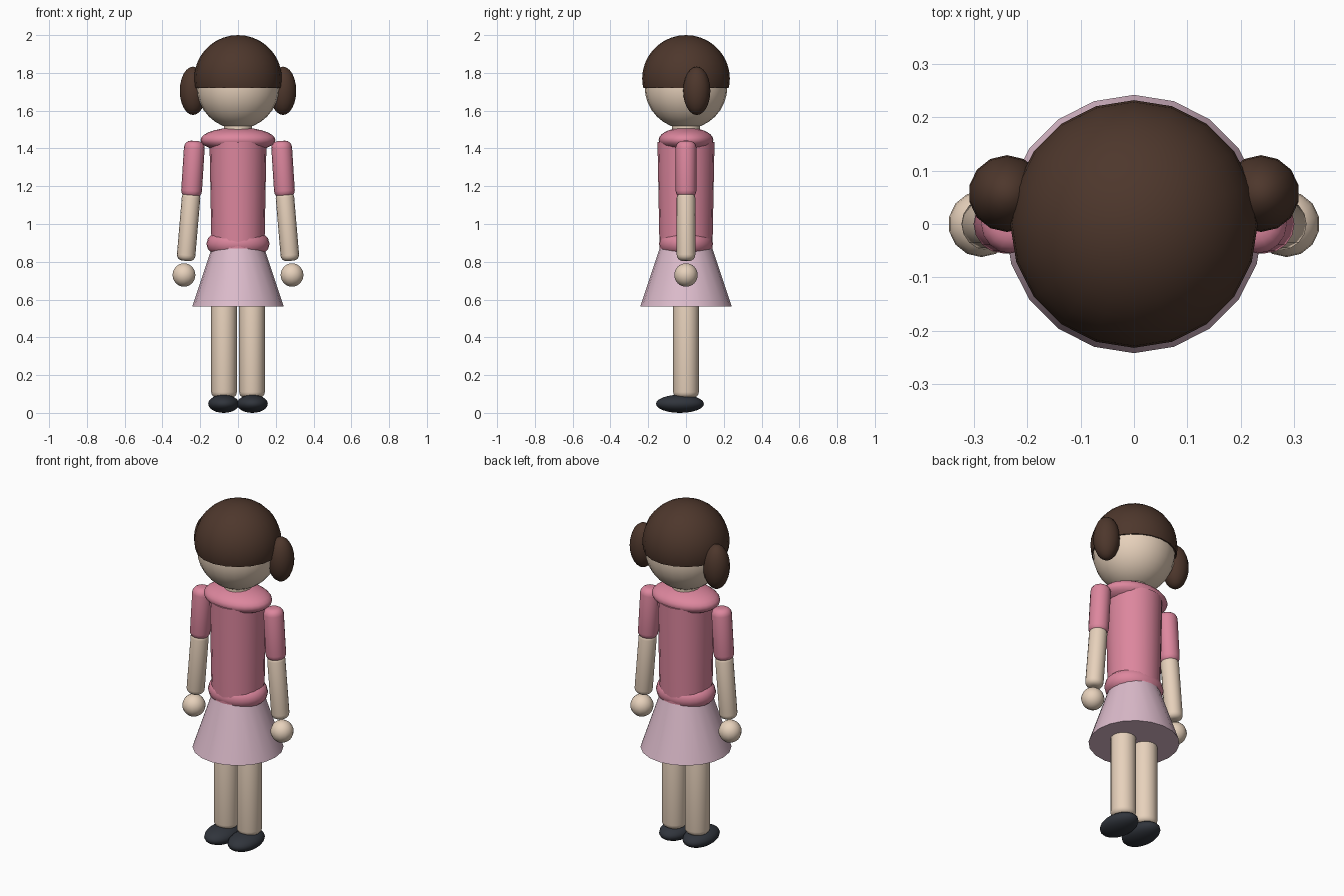
import bpy, bmesh, math
from mathutils import Vector

if "Cube" in bpy.data.objects:
    bpy.data.objects.remove(bpy.data.objects["Cube"])


def material(name, rgb):
    m = bpy.data.materials.new(name)
    m.diffuse_color = (*rgb, 1)
    m.use_nodes = True
    m.node_tree.nodes["Principled BSDF"].inputs["Base Color"].default_value = m.diffuse_color
    return m


SKIN = material("skin", (0.80, 0.64, 0.50))
HAIR = material("hair", (0.075, 0.038, 0.025))
PINK = material("pink_cloth", (0.72, 0.24, 0.34))
PALE = material("pale_cloth", (0.72, 0.50, 0.60))
DARK = material("dark_shoe", (0.03, 0.035, 0.045))


def finish(name, mat, angle=40):
    o = bpy.context.object
    o.name = name
    o.data.materials.append(mat)
    bpy.ops.object.shade_smooth_by_angle(angle=math.radians(angle))
    return o


def ball(name, mat, loc, radii, seg=20, rings=14):
    bpy.ops.mesh.primitive_uv_sphere_add(segments=seg, ring_count=rings, location=loc)
    bpy.context.object.scale = radii
    bpy.ops.object.transform_apply(location=False, rotation=False)
    return finish(name, mat)


def cone(name, mat, z0, z1, r0, r1):
    bpy.ops.mesh.primitive_cone_add(vertices=20, radius1=r0, radius2=r1, depth=z1 - z0,
                                    location=(0, 0, (z0 + z1) / 2))
    return finish(name, mat)


def limb(name, mat, a, b, r, bevel):
    # cylinder between two points with rounded rims
    a, b = Vector(a), Vector(b)
    bpy.ops.mesh.primitive_cylinder_add(vertices=16, radius=r, depth=(b - a).length,
                                        location=(a + b) / 2)
    o = bpy.context.object
    bm = bmesh.new()
    bm.from_mesh(o.data)
    rims = [e for e in bm.edges if abs(e.verts[0].co.z - e.verts[1].co.z) < 1e-4]
    bmesh.ops.bevel(bm, geom=rims, offset=bevel, segments=4, profile=0.5, affect='EDGES')
    bm.to_mesh(o.data)
    bm.free()
    o.rotation_euler = (b - a).to_track_quat('Z', 'Y').to_euler()
    return finish(name, mat)


def ring(name, mat, z, rx, ry, minor):
    # oval rolled band
    major = rx - minor
    bpy.ops.mesh.primitive_torus_add(major_radius=major, minor_radius=minor, major_segments=28,
                                     minor_segments=12, location=(0, 0, z))
    bpy.context.object.scale = (1, ry / rx, 1)
    return finish(name, mat)


# Head and neck
ball("head", SKIN, (0, 0, 1.727), (0.219, 0.219, 0.223), 24, 16)
bpy.ops.mesh.primitive_cylinder_add(vertices=16, radius=0.075, depth=0.14, location=(0, 0, 1.49))
finish("neck", SKIN)

# Hair cap: sphere cut flat just below its middle
hair = ball("hair_cap", HAIR, (0, 0, 1.77), (0.232, 0.232, 0.23), 20, 18)
bm = bmesh.new()
bm.from_mesh(hair.data)
cut = bmesh.ops.bisect_plane(bm, geom=bm.verts[:] + bm.edges[:] + bm.faces[:],
                             plane_co=(0, 0, -0.05), plane_no=(0, 0, 1), clear_inner=True)
bmesh.ops.holes_fill(bm, edges=[e for e in bm.edges if e.is_boundary], sides=0)
bm.to_mesh(hair.data)
bm.free()
bpy.ops.object.shade_smooth_by_angle(angle=math.radians(40))

# Top and skirt
cone("torso", PINK, 0.86, 1.435, 0.14, 0.151)
ball("shoulders", PINK, (0, 0, 1.445), (0.198, 0.145, 0.066), 28, 14)
ring("waist_band", PINK, 0.895, 0.167, 0.143, 0.055)
cone("skirt", PALE, 0.563, 0.87, 0.242, 0.14)

# Paired parts
for side, s in (("left", 1), ("right", -1)):
    ball(side + "_hair_bunch", HAIR, (s * 0.238, 0.057, 1.705), (0.072, 0.072, 0.128), 14, 12)
    limb(side + "_sleeve", PINK, (s * 0.229, 0, 1.44), (s * 0.248, 0, 1.14), 0.055, 0.036)
    limb(side + "_forearm", SKIN, (s * 0.246, 0, 1.17), (s * 0.277, 0, 0.805), 0.049, 0.03)
    ball(side + "_hand", SKIN, (s * 0.286, 0, 0.73), (0.062, 0.062, 0.062), 14, 12)
    limb(side + "_leg", SKIN, (s * 0.074, 0, 0.08), (s * 0.074, 0, 0.62), 0.068, 0.03)
    ball(side + "_shoe", DARK, (s * 0.076, -0.032, 0.048), (0.083, 0.127, 0.048), 18, 12)
